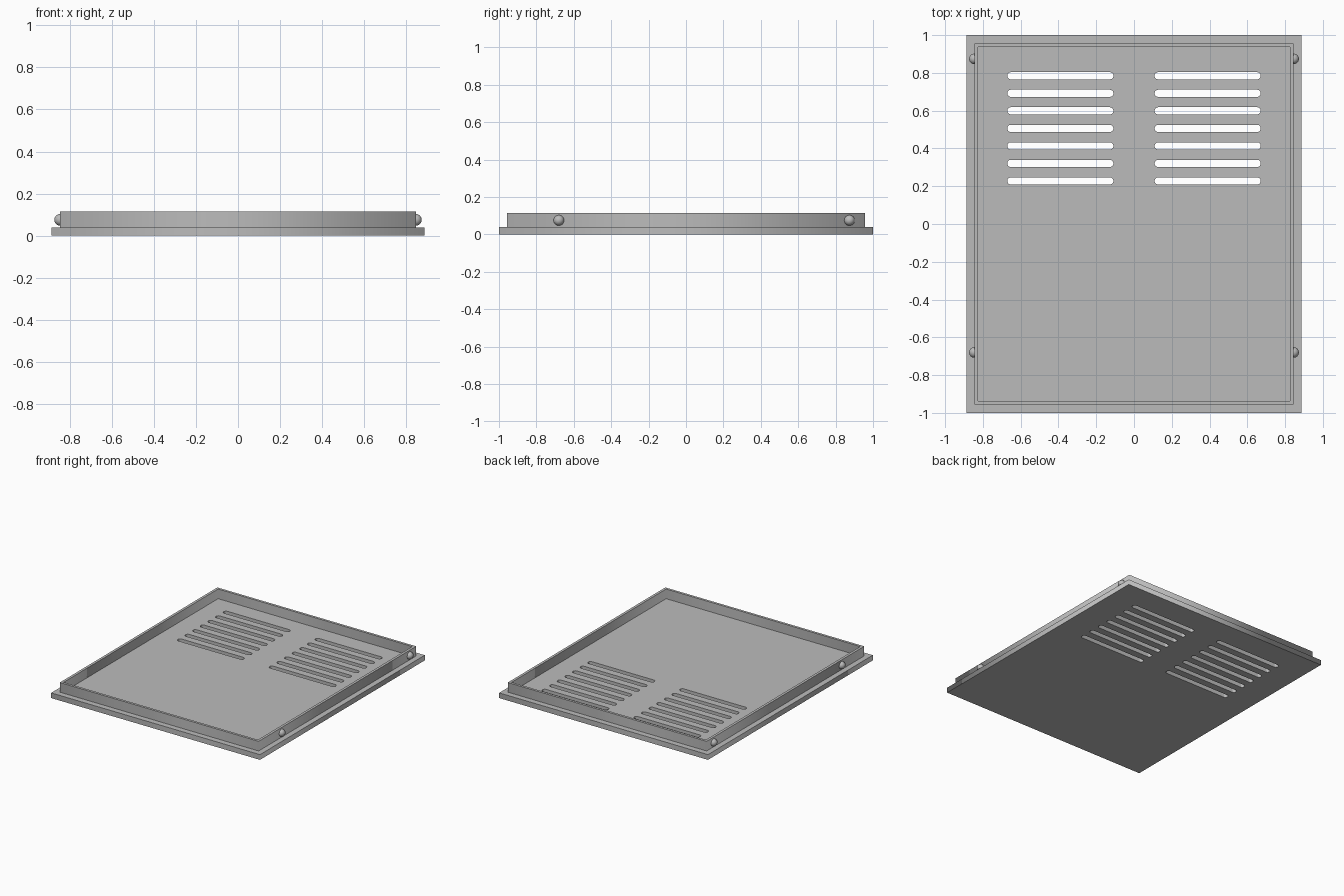
import bpy, bmesh, math
from mathutils import Matrix

cube = bpy.data.objects.get("Cube")
if cube:
    bpy.data.objects.remove(cube, do_unlink=True)

grey = bpy.data.materials.new("sheet_metal_grey")
grey.use_nodes = True
colour = (0.5, 0.5, 0.5, 1)
grey.diffuse_color = colour
grey.node_tree.nodes["Principled BSDF"].inputs["Base Color"].default_value = colour


def rectangle(hx, hy):
    return [(-hx, -hy), (hx, -hy), (hx, hy), (-hx, hy)]


def slot(cx, cy, half_length, radius, steps=10):
    """Outline of a slot with round ends."""
    points = []
    for side, start in ((1, -math.pi / 2), (-1, math.pi / 2)):
        for i in range(steps + 1):
            a = start + math.pi * i / steps
            points.append((cx + side * (half_length - radius) + radius * math.cos(a),
                           cy + radius * math.sin(a)))
    return points


def slab(name, outlines, z0, z1):
    """Extrude a flat shape; every outline after the first is a hole."""
    curve = bpy.data.curves.new(name, 'CURVE')
    curve.dimensions = '2D'
    curve.fill_mode = 'BOTH'
    curve.extrude = (z1 - z0) / 2
    for outline in outlines:
        spline = curve.splines.new('POLY')
        spline.points.add(len(outline) - 1)
        for point, (x, y) in zip(spline.points, outline):
            point.co = (x, y, 0, 1)
        spline.use_cyclic_u = True
    curve.materials.append(grey)
    obj = bpy.data.objects.new(name, curve)
    obj.location.z = (z0 + z1) / 2
    bpy.context.collection.objects.link(obj)
    bpy.ops.object.select_all(action='DESELECT')
    obj.select_set(True)
    bpy.context.view_layer.objects.active = obj
    bpy.ops.object.convert(target='MESH')
    return bpy.context.object


# Base panel with two columns of vent slots
vents = [slot(side * 0.39, 0.228 + row * 0.0928, 0.281, 0.019)
         for side in (-1, 1) for row in range(7)]
slab("vented_panel", [rectangle(0.887, 1.0)] + vents, 0, 0.04)

# Raised rim wall
slab("rim_wall", [rectangle(0.845, 0.956), rectangle(0.825, 0.937)], 0.04, 0.114)

# Domed studs on the side walls
for side, side_name in ((1, "left"), (-1, "right")):
    for y, end in ((-0.68, "front"), (0.874, "back")):
        bm = bmesh.new()
        bmesh.ops.create_uvsphere(bm, u_segments=24, v_segments=16, radius=0.028,
                                  matrix=Matrix.Rotation(math.pi / 2, 4, 'Y'))
        inner = [v for v in bm.verts if v.co.x * side < -0.001]
        bmesh.ops.delete(bm, geom=inner, context='VERTS')
        for face in bm.faces:
            face.smooth = True
        name = f"{side_name}_{end}_stud"
        mesh = bpy.data.meshes.new(name)
        bm.to_mesh(mesh)
        bm.free()
        mesh.materials.append(grey)
        stud = bpy.data.objects.new(name, mesh)
        stud.location = (side * 0.845, y, 0.075)
        bpy.context.collection.objects.link(stud)
